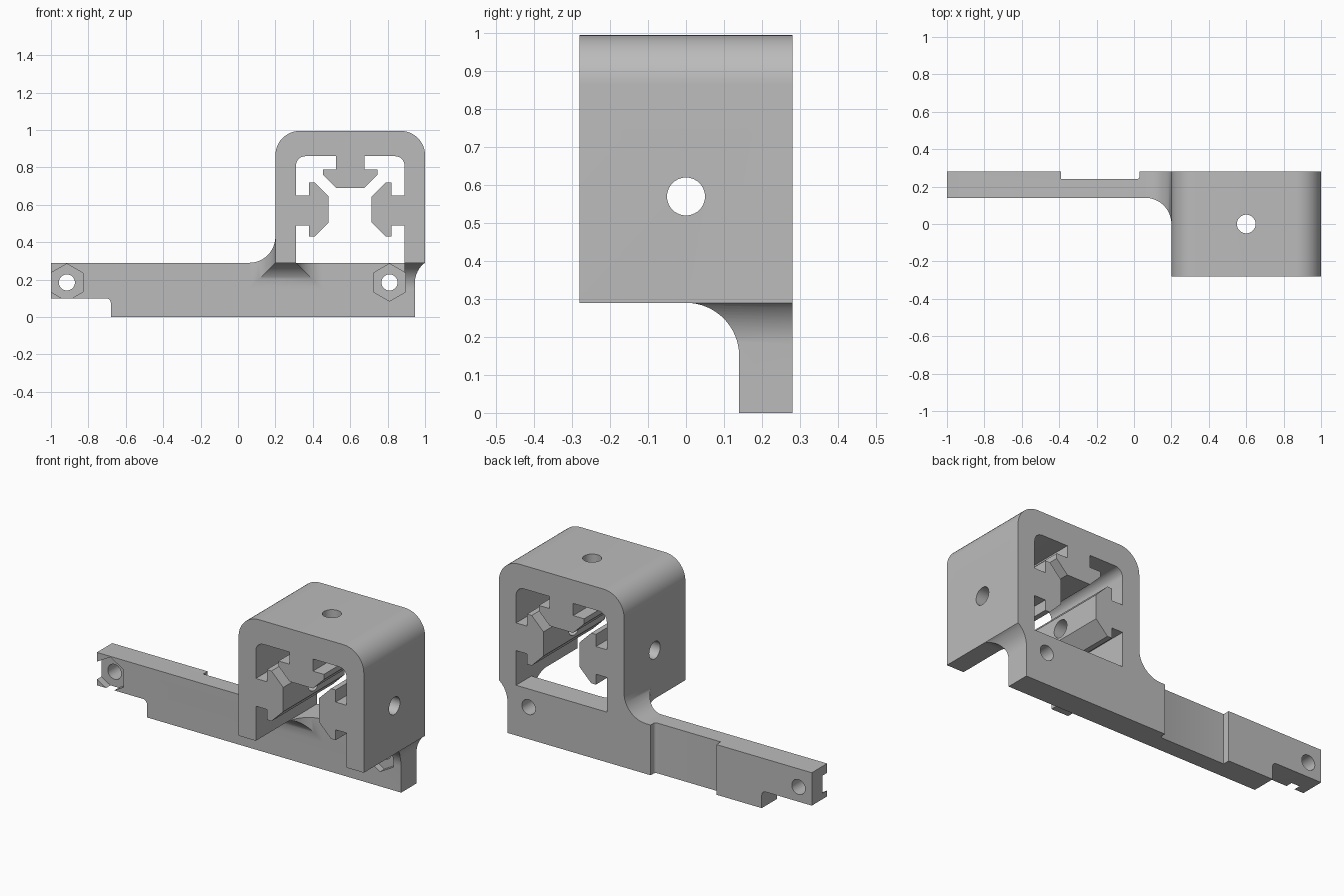
import bpy, bmesh
from math import sin, cos, pi, radians
from mathutils import Vector

cube = bpy.data.objects.get("Cube")
if cube:
    bpy.data.objects.remove(cube, do_unlink=True)

grey = bpy.data.materials.new("plain_grey")
grey.use_nodes = True
grey.diffuse_color = (0.5, 0.5, 0.5, 1)
grey.node_tree.nodes["Principled BSDF"].inputs["Base Color"].default_value = (0.5, 0.5, 0.5, 1)

BACK, PLATE, FLOOR, TOP, R = 0.28, 0.14, 0.29, 0.995, 0.14
MID = 0.6


def finish(name, bm):
    bmesh.ops.recalc_face_normals(bm, faces=bm.faces)
    mesh = bpy.data.meshes.new(name)
    bm.to_mesh(mesh)
    bm.free()
    mesh.materials.append(grey)
    obj = bpy.data.objects.new(name, mesh)
    bpy.context.collection.objects.link(obj)
    return obj


def prism(name, points, axis, start, end):
    """Extrude a 2D outline along the given axis."""
    place = {"x": lambda a, b: (start, a, b),
             "y": lambda a, b: (a, start, b),
             "z": lambda a, b: (a, b, start)}[axis]
    bm = bmesh.new()
    face = bm.faces.new([bm.verts.new(place(a, b)) for a, b in points])
    new = bmesh.ops.extrude_face_region(bm, geom=[face])["geom"]
    shift = Vector([(end - start) * (axis == k) for k in "xyz"])
    bmesh.ops.translate(bm, vec=shift, verts=[v for v in new if isinstance(v, bmesh.types.BMVert)])
    return finish(name, bm)


def arc(cx, cy, r, a0, a1, n=12):
    angles = [radians(a0 + (a1 - a0) * i / n) for i in range(n + 1)]
    return [(cx + r * cos(a), cy + r * sin(a)) for a in angles]


def ring(cx, cy, r, sides=40, turn=0.0):
    return [(cx + r * cos(turn + 2 * pi * i / sides), cy + r * sin(turn + 2 * pi * i / sides))
            for i in range(sides)]


def flare(name, left, right, grow_right, grow_left):
    """Wall footprint that widens along a quarter round towards the plate."""
    bm = bmesh.new()
    steps = [(R * sin(i * pi / 32), R * (1 - cos(i * pi / 32))) for i in range(17)]
    rings = []
    for y, d in steps + [(BACK, R)]:
        x0, x1, z0 = left - d * grow_left, right + d * grow_right, FLOOR - d
        rings.append([bm.verts.new((x, y, z)) for x, z in
                      ((x0, z0), (x1, z0), (x1, 1.4), (x0, 1.4))])
    for a, b in zip(rings, rings[1:]):
        for i in range(4):
            j = (i + 1) % 4
            bm.faces.new((a[i], a[j], b[j], b[i]))
    bm.faces.new(rings[0])
    bm.faces.new(rings[-1])
    return finish(name, bm)


def subtract(target, cutter):
    cutter.hide_render = True
    mod = target.modifiers.new("cut", "BOOLEAN")
    mod.operation = "DIFFERENCE"
    mod.solver = "EXACT"
    mod.object = cutter
    bpy.context.view_layer.objects.active = target
    bpy.ops.object.modifier_apply(modifier=mod.name)
    bpy.data.objects.remove(cutter, do_unlink=True)


# Whole bracket silhouette: arm, rounded sleeve and blending fillets
outline = [(-1, 0.1)]
outline += arc(-0.705, 0.075, 0.025, 90, 0, 6)
outline += [(-0.68, 0), (0.945, 0)]
outline += arc(0.945 + R, 0.18, R, 180, 127.5)[:-1]
outline += [(1, FLOOR)]
outline += arc(0.87, TOP - 0.13, 0.13, 0, 90)
outline += arc(0.33, TOP - 0.13, 0.13, 90, 180)
outline += arc(0.2 - R, FLOOR + R, R, 0, -90)
outline += [(-1, FLOOR)]
bracket = prism("bracket", outline, "y", -BACK, BACK)

# Rail opening with three T-shaped tongues
half = [(-0.29, FLOOR), (-0.29, 0.49), (-0.22, 0.49), (-0.22, 0.43), (-0.19, 0.43),
        (-0.115, 0.505), (-0.115, 0.645), (-0.19, 0.72), (-0.22, 0.72), (-0.22, 0.65),
        (-0.29, 0.65)]
half += arc(-0.24, 0.81, 0.05, 180, 90, 8)
half += [(-0.075, 0.86), (-0.075, 0.79), (-0.145, 0.79), (-0.145, 0.76), (-0.075, 0.69)]
window = [(MID + u, z) for u, z in half] + [(MID - u, z) for u, z in reversed(half)]
subtract(bracket, prism("rail_cutter", window, "y", -0.5, 0.5))

# Clear the space in front of the plate, keeping the flared wall roots
space = [(-1.2, -0.2), (1.2, -0.2), (1.2, FLOOR), (0.2, FLOOR), (0.2, 1.2), (-1.2, 1.2)]
front_space = prism("front_space", space, "y", -0.5, PLATE)
subtract(front_space, flare("left_root", 0.2, 0.31, 1, 1))
subtract(front_space, flare("right_root", 0.89, 1.3, 0, 0))
subtract(bracket, front_space)

# Shallow recess in the back of the arm
recess = [(-0.39, 0.4), (-0.39, 0.24), (0.015, 0.24)] + arc(0.015, 0.255, 0.015, -60, 0, 4) + [(0.03, 0.4)]
subtract(bracket, prism("recess_cutter", recess, "z", -0.2, 0.42))

# Bolt holes with hexagonal nut pockets
for x in (-0.915, 0.81):
    subtract(bracket, prism("nut_cutter", ring(x, 0.185, 0.1, 6, pi / 2), "y", -0.5, PLATE + 0.04))
    subtract(bracket, prism("bolt_cutter", ring(x, 0.185, 0.043), "y", 0, 0.5))

# Set-screw holes through the sleeve sides and roof
subtract(bracket, prism("side_hole_cutter", ring(0, 0.57, 0.05), "x", 0, 1.3))
subtract(bracket, prism("roof_hole_cutter", ring(MID, 0, 0.05), "z", 0.6, 1.3))

bpy.ops.object.select_all(action="DESELECT")
bracket.select_set(True)
bpy.context.view_layer.objects.active = bracket
bpy.ops.object.shade_smooth_by_angle(angle=radians(30))
